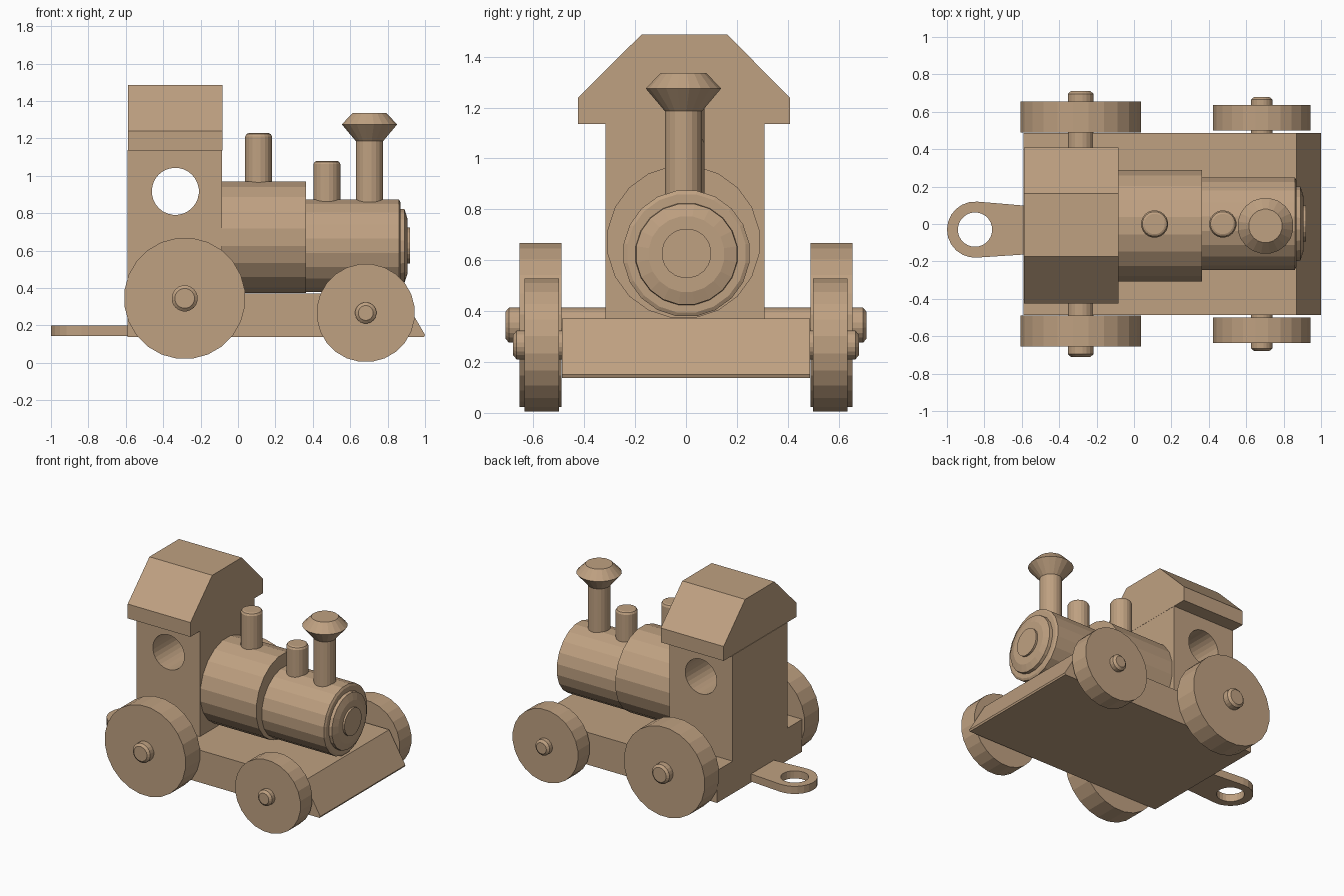
import bpy, bmesh, math
from mathutils import Vector, Matrix

if "Cube" in bpy.data.objects:
    bpy.data.objects.remove(bpy.data.objects["Cube"])

wood = bpy.data.materials.new("natural wood")
wood.diffuse_color = (0.52, 0.355, 0.22, 1)
wood.use_nodes = True
wood.node_tree.nodes["Principled BSDF"].inputs["Base Color"].default_value = wood.diffuse_color


def finish(name, bm):
    bmesh.ops.recalc_face_normals(bm, faces=bm.faces[:])
    me = bpy.data.meshes.new(name)
    bm.to_mesh(me)
    bm.free()
    me.materials.append(wood)
    ob = bpy.data.objects.new(name, me)
    bpy.context.collection.objects.link(ob)
    return ob


def prism(name, points, place, a, b):
    """Extrude a 2D outline from depth a to b; place maps (u, v, depth) to xyz."""
    bm = bmesh.new()
    lo = [bm.verts.new(place(u, v, a)) for u, v in points]
    hi = [bm.verts.new(place(u, v, b)) for u, v in points]
    bm.faces.new(lo)
    bm.faces.new(hi)
    n = len(points)
    for i in range(n):
        j = (i + 1) % n
        bm.faces.new((lo[i], lo[j], hi[j], hi[i]))
    return finish(name, bm)


def turned(name, profile, axis, origin, sides=20):
    """Lathe (distance, radius) pairs around an axis through the origin point."""
    bm = bmesh.new()
    rings = []
    for d, r in profile:
        rings.append([bm.verts.new((r * math.cos(t), r * math.sin(t), d))
                      for t in (2 * math.pi * (i + 0.5) / sides for i in range(sides))])
    bm.faces.new(rings[0])
    bm.faces.new(rings[-1])
    for p, q in zip(rings, rings[1:]):
        for i in range(sides):
            j = (i + 1) % sides
            bm.faces.new((p[i], p[j], q[j], q[i]))
    rot = Vector((0, 0, 1)).rotation_difference(Vector(axis)).to_matrix().to_4x4()
    bmesh.ops.transform(bm, matrix=Matrix.Translation(origin) @ rot, verts=bm.verts[:])
    return finish(name, bm)


def drill(ob, cutter):
    mod = ob.modifiers.new("hole", 'BOOLEAN')
    mod.operation = 'DIFFERENCE'
    mod.solver = 'EXACT'
    mod.object = cutter
    cutter.hide_render = True
    cutter.hide_set(True)


X, Y, Z = (1, 0, 0), (0, 1, 0), (0, 0, 1)
side_view = lambda u, v, d: (u, d, v)
end_view = lambda u, v, d: (d, u, v)
plan_view = lambda u, v, d: (u, v, d)

# Chassis with sloping front
prism("chassis", [(-.59, .138), (-.59, .372), (.87, .372), (1, .15), (.995, .138)],
      side_view, -.487, .487)

# Cab with round window through it, and faceted roof
cab = prism("cab", [(-.59, .37), (-.085, .37), (-.085, 1.138), (-.59, 1.138)],
            side_view, -.316, .308)
drill(cab, turned("window_cutter", [(-.6, .126), (.6, .126)], Y, (-.335, 0, .917), 28))
prism("roof", [(-.424, 1.136), (.408, 1.136), (.408, 1.24), (.162, 1.487),
               (-.175, 1.487), (-.424, 1.24)], end_view, -.587, -.084)

# Boiler in two steps, the front one with its smokebox door
turned("rear_boiler", [(-.1, .302), (.363, .302)], X, (0, -.01, .672))
turned("front_boiler", [(.35, .25), (.86, .25), (.868, .235)], X, (0, .002, .627))
turned("smokebox_door", [(.86, .203), (.89, .2), (.906, .15)], X, (0, .002, .624))
turned("door_knob", [(.88, .098), (.92, .098)], X, (0, .002, .627))

# Pegs and funnel on top of the boiler
for name, x, low, top in (("rear_peg", .11, .94, 1.228), ("front_peg", .475, .84, 1.08)):
    turned(name, [(low, .073), (top - .018, .073), (top - .005, .066), (top, .055)],
           Z, (x, 0, 0))
turned("funnel", [(.84, .074), (1.186, .074), (1.275, .15), (1.337, .09)],
       Z, (.703, -.01, 0))

# Wheels and axles with rounded ends
for name, x, z, r, y0, y1, hub, end in (
        ("rear", -.285, .345, .325, .489, .655, .07, .71),
        ("front", .683, .267, .263, .499, .635, .057, .68)):
    for side, s in (("left", 1), ("right", -1)):
        turned(f"{name}_{side}_wheel", [(y0 * s, r), (y1 * s, r)], Y, (x, 0, z), 24)
    turned(name + "_axle", [(-end, hub - .017), (-end + .014, hub), (end - .014, hub),
                            (end, hub - .017)], Y, (x, 0, z))

# Tow loop at the back
loop = [(-.57, -.162), (-.57, .097)]
for i in range(13):
    t = math.radians(85 + i * 190 / 12)
    loop.append((-.85 + .15 * math.cos(t), -.03 + .15 * math.sin(t)))
hook = prism("tow_loop", loop, plan_view, .145, .2)
drill(hook, turned("loop_cutter", [(.05, .092), (.3, .092)], Z, (-.85, -.03, 0), 24))
